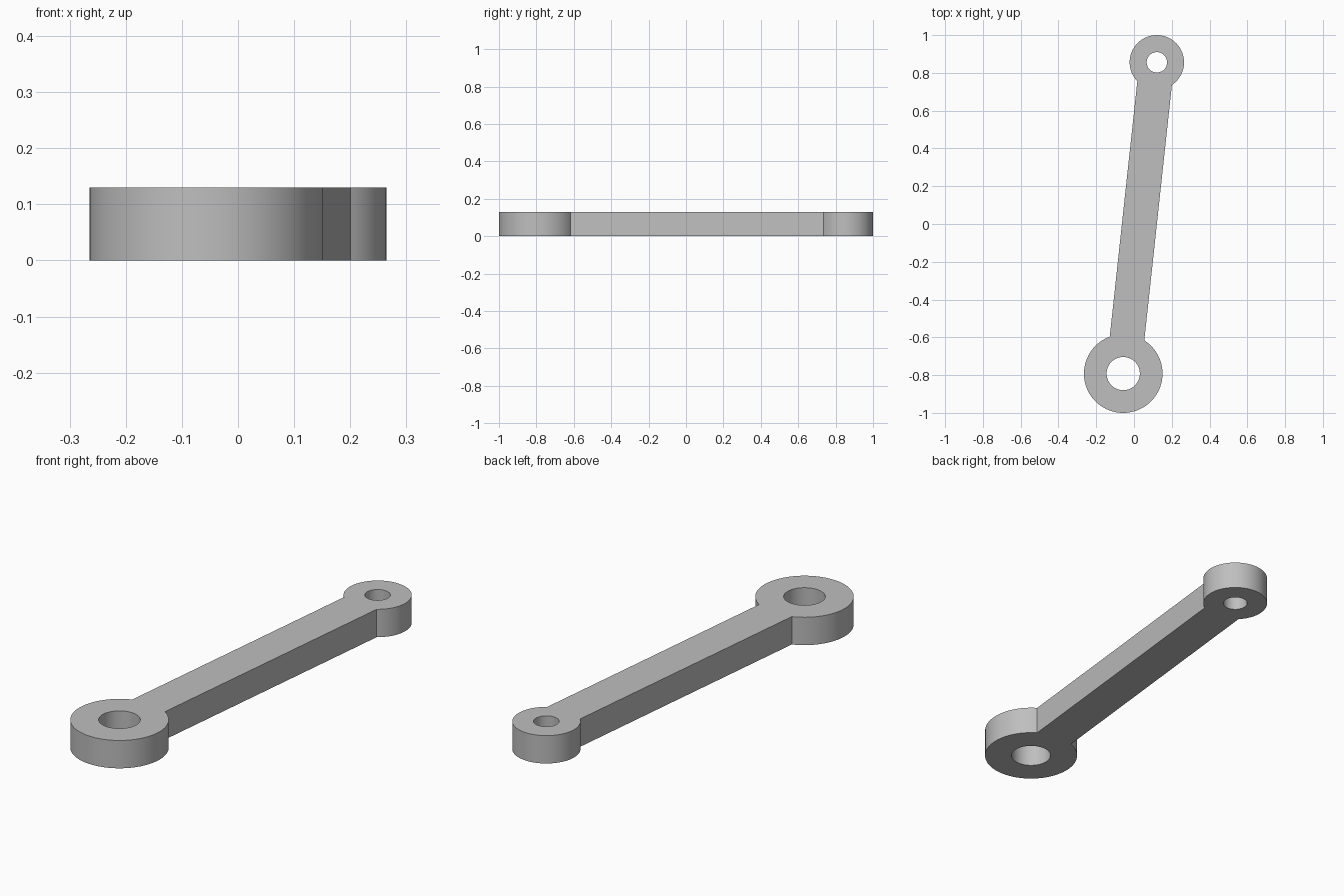
import bpy, bmesh, math
from mathutils import Vector

cube = bpy.data.objects.get("Cube")
if cube:
    bpy.data.objects.remove(cube, do_unlink=True)

HEIGHT = 0.13
BAR_HALF_WIDTH = 0.092
BIG, BIG_R, BIG_HOLE = Vector((-0.057, -0.792)), 0.208, 0.088
SMALL, SMALL_R, SMALL_HOLE = Vector((0.121, 0.856)), 0.144, 0.054


def arc(centre, radius, start, sweep, steps):
    """Points along an arc, both ends included."""
    return [(centre.x + radius * math.cos(start + sweep * i / steps),
             centre.y + radius * math.sin(start + sweep * i / steps))
            for i in range(steps + 1)]


def add_loop(curve, points):
    spline = curve.splines.new('POLY')
    spline.points.add(len(points) - 1)
    for p, (x, y) in zip(spline.points, points):
        p.co = (x, y, 0, 1)
    spline.use_cyclic_u = True


# Outline: each eye is an arc left open where the straight bar meets it
axis = SMALL - BIG
heading = math.atan2(axis.y, axis.x)
big_gap = math.asin(BAR_HALF_WIDTH / BIG_R)
small_gap = math.asin(BAR_HALF_WIDTH / SMALL_R)
outline = arc(BIG, BIG_R, heading + big_gap, 2 * (math.pi - big_gap), 80)
outline += arc(SMALL, SMALL_R, heading - math.pi + small_gap,
               2 * (math.pi - small_gap), 64)

# Filled profile with two pin holes, extruded to full thickness
curve = bpy.data.curves.new("link_arm", 'CURVE')
curve.dimensions = '2D'
curve.fill_mode = 'BOTH'
curve.extrude = HEIGHT / 2
add_loop(curve, outline)
for centre, radius in ((BIG, BIG_HOLE), (SMALL, SMALL_HOLE)):
    add_loop(curve, arc(centre, radius, 0, 2 * math.pi, 64)[:-1])

arm = bpy.data.objects.new("link_arm", curve)
bpy.context.collection.objects.link(arm)
bpy.ops.object.select_all(action='DESELECT')
arm.select_set(True)
bpy.context.view_layer.objects.active = arm
bpy.ops.object.convert(target='MESH')
arm = bpy.context.object

# Weld caps to walls and rest the part on the ground
bm = bmesh.new()
bm.from_mesh(arm.data)
bmesh.ops.remove_doubles(bm, verts=bm.verts, dist=0.0005)
bmesh.ops.translate(bm, verts=bm.verts, vec=(0, 0, HEIGHT / 2))
bmesh.ops.recalc_face_normals(bm, faces=bm.faces)
bm.to_mesh(arm.data)
bm.free()
bpy.ops.object.shade_smooth_by_angle(angle=math.radians(25))

# Plain grey metal
grey = bpy.data.materials.new("plain_grey")
grey.use_nodes = True
colour = (0.52, 0.52, 0.52, 1)
grey.diffuse_color = colour
grey.node_tree.nodes["Principled BSDF"].inputs["Base Color"].default_value = colour
arm.data.materials.clear()
arm.data.materials.append(grey)
